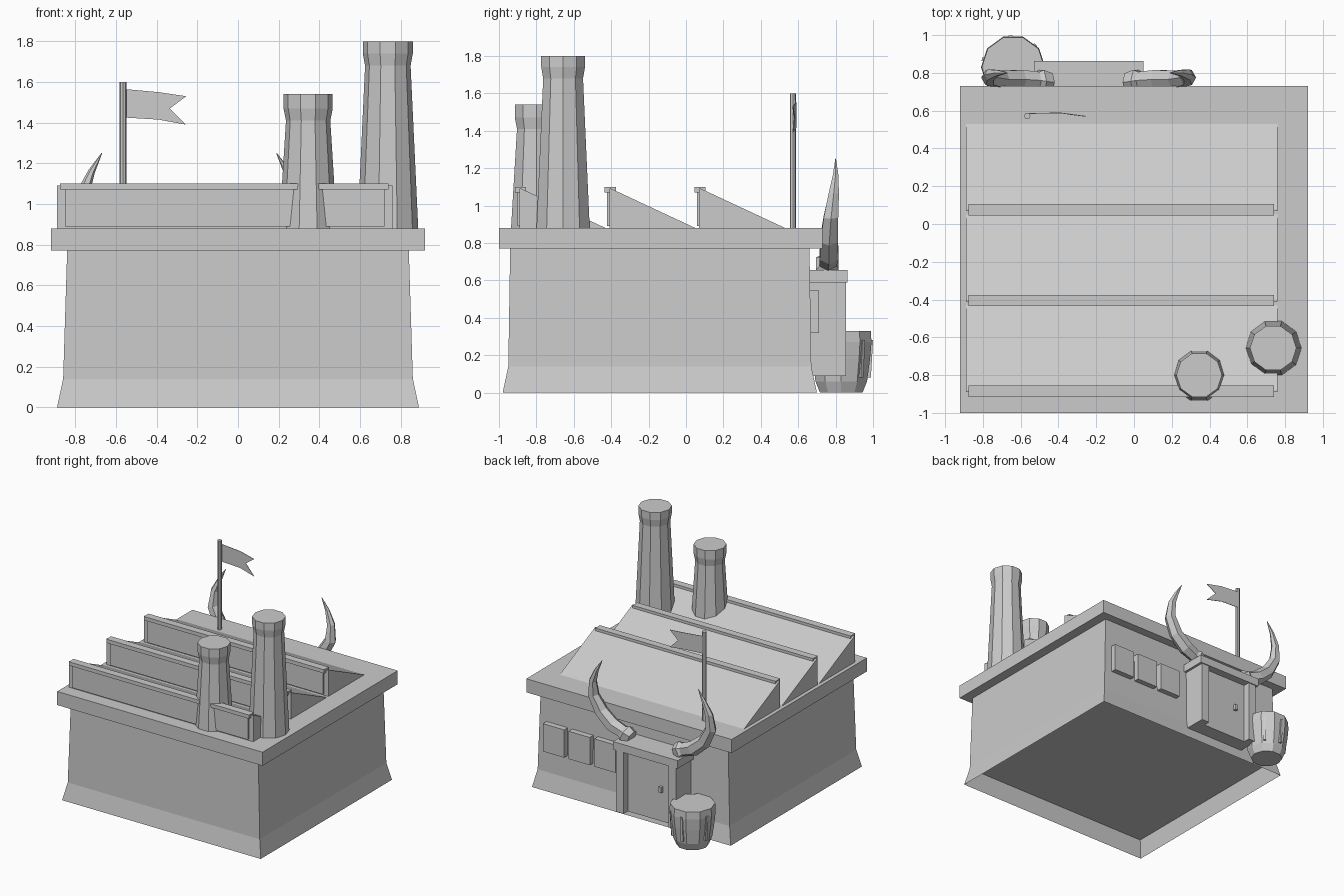
import bpy, bmesh, math
from mathutils import Vector, Matrix

cube = bpy.data.objects.get("Cube")
if cube:
    bpy.data.objects.remove(cube, do_unlink=True)

grey = bpy.data.materials.new("plain_grey")
grey.use_nodes = True
GREY = (0.6, 0.6, 0.6, 1)
grey.diffuse_color = GREY
grey.node_tree.nodes["Principled BSDF"].inputs["Base Color"].default_value = GREY


def loft(name, rings, cap_start=True, cap_end=True):
    """Skin a list of equal-length point rings into one flat-shaded object."""
    bm = bmesh.new()
    loops = [[bm.verts.new(p) for p in ring] for ring in rings]
    n = len(loops[0])
    for a, b in zip(loops, loops[1:]):
        for i in range(n):
            j = (i + 1) % n
            bm.faces.new((a[i], a[j], b[j], b[i]))
    if cap_start:
        bm.faces.new(loops[0][::-1])
    if cap_end:
        bm.faces.new(loops[-1])
    bmesh.ops.recalc_face_normals(bm, faces=bm.faces)
    mesh = bpy.data.meshes.new(name)
    bm.to_mesh(mesh)
    bm.free()
    mesh.materials.append(grey)
    obj = bpy.data.objects.new(name, mesh)
    bpy.context.scene.collection.objects.link(obj)
    return obj


def rect(x0, x1, y0, y1, z):
    return [(x0, y0, z), (x1, y0, z), (x1, y1, z), (x0, y1, z)]


def box(name, x0, x1, y0, y1, z0, z1):
    return loft(name, [rect(x0, x1, y0, y1, z0), rect(x0, x1, y0, y1, z1)])


def turned(name, x, y, profile, sides=10):
    """Faceted round part from (radius, height) pairs."""
    angles = [math.tau * i / sides for i in range(sides)]
    return loft(name, [[(x + r * math.cos(a), y + r * math.sin(a), z) for a in angles]
                       for r, z in profile])


# Main walls with a flared, open foot, and the floor inside it
MID_Y = -0.14
foot = [(0.89, 0.84, 0), (0.86, 0.81, 0.14), (0.84, 0.80, 0.78)]
loft("walls", [rect(-w, w, MID_Y - d, MID_Y + d, z) for w, d, z in foot], cap_start=False)
box("floor", -0.858, 0.858, MID_Y - 0.808, MID_Y + 0.808, 0.14, 0.16)
box("cornice", -0.92, 0.92, -1.0, 0.73, 0.77, 0.88)

# Sawtooth roof: wedge, front panel and ridge cap for each tooth
for i, y in enumerate((-0.89, -0.41, 0.07)):
    profile = [(y, 0.87), (y + 0.485, 0.87), (y + 0.46, 0.88), (y + 0.01, 1.09), (y, 1.09)]
    loft(f"roof_tooth_{i}", [[(x, py, pz) for py, pz in profile] for x in (-0.89, 0.76)])
    box(f"roof_panel_{i}", -0.85, 0.72, y - 0.012, y + 0.01, 0.89, 1.07)
    box(f"ridge_cap_{i}", -0.875, 0.74, y - 0.025, y + 0.035, 1.07, 1.10)

# Chimneys
turned("tall_chimney", 0.737, -0.657,
       [(0.15, 0.87), (0.112, 1.68), (0.123, 1.74), (0.123, 1.80)])
turned("short_chimney", 0.345, -0.80,
       [(0.143, 0.87), (0.109, 1.41), (0.121, 1.47), (0.121, 1.54)])

# Flag and pole
turned("flag_pole", -0.565, 0.572, [(0.017, 0.87), (0.017, 1.60)], 8)
outline = [(-0.555, 0.585, 1.565), (-0.39, 0.588, 1.55), (-0.255, 0.57, 1.53),
           (-0.335, 0.58, 1.47), (-0.255, 0.57, 1.39), (-0.39, 0.588, 1.415),
           (-0.555, 0.585, 1.425)]
loft("flag", [[(x, y + t, z) for x, y, z in outline] for t in (-0.002, 0.002)])

# Rear windows
for i, x in enumerate((0.69, 0.46, 0.23)):
    box(f"window_{i}", x - 0.095, x + 0.095, 0.64, 0.71, 0.32, 0.545)

# Rear doorway
DOOR_X = -0.24
for side, x in (("left", 0.235), ("right", -0.235)):
    box(f"door_post_{side}", DOOR_X + x - 0.035, DOOR_X + x + 0.035, 0.64, 0.855, 0.09, 0.60)
box("door", DOOR_X - 0.21, DOOR_X + 0.21, 0.64, 0.80, 0.09, 0.60)
box("door_lintel", DOOR_X - 0.29, DOOR_X + 0.29, 0.64, 0.863, 0.59, 0.655)
box("door_handle", -0.355, -0.33, 0.79, 0.825, 0.33, 0.375)

# Curved horns with a collar, mirrored about the doorway
path = [(0.20, 0.75, 0.67, 0.055), (0.25, 0.755, 0.69, 0.07), (0.27, 0.76, 0.70, 0.052),
        (0.36, 0.765, 0.735, 0.058), (0.46, 0.765, 0.82, 0.054), (0.525, 0.775, 0.94, 0.045),
        (0.52, 0.79, 1.06, 0.032), (0.48, 0.80, 1.16, 0.017), (0.43, 0.80, 1.25, 0.002)]
for side, sign in (("left", 1), ("right", -1)):
    rings = []
    for i, (x, y, z, r) in enumerate(path):
        a, b = path[max(i - 1, 0)], path[min(i + 1, len(path) - 1)]
        along = Vector((b[0] - a[0], 0, b[2] - a[2])).normalized()
        across = Vector((-along.z, 0, along.x))
        ring = []
        for k in range(6):
            t = math.tau * k / 6
            p = Vector((x, y, z)) + r * (math.cos(t) * across + math.sin(t) * Vector((0, 1, 0)))
            ring.append((DOOR_X + sign * p.x, p.y, p.z))
        rings.append(ring)
    loft(f"horn_{side}", rings)

# Barrel beside the door, with raised slats
BX, BY = -0.64, 0.83
turned("barrel", BX, BY, [(0.12, 0), (0.145, 0.06), (0.162, 0.18), (0.17, 0.27), (0.166, 0.33)])
for i, deg in enumerate((45, 95, 165)):
    slat = loft(f"barrel_slat_{i}", [rect(0.12, 0.158, -0.01, 0.01, 0.08),
                                     rect(0.14, 0.17, -0.01, 0.01, 0.28)])
    slat.matrix_world = (Matrix.Translation((BX, BY, 0))
                         @ Matrix.Rotation(math.radians(deg), 4, "Z"))
